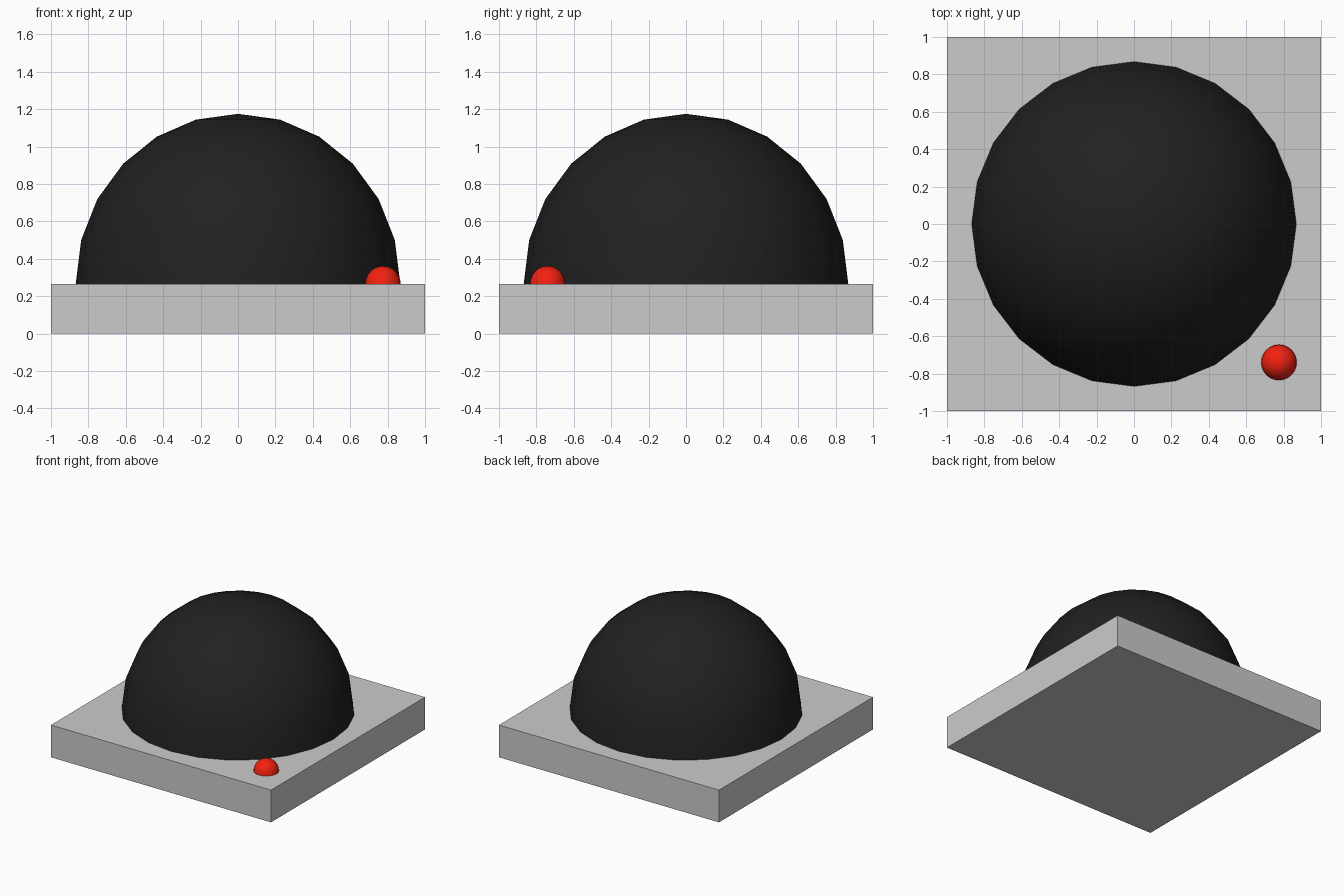
import bpy, bmesh
from mathutils import Matrix

if "Cube" in bpy.data.objects:
    bpy.data.objects.remove(bpy.data.objects["Cube"])

BASE_TOP = 0.265


def add_object(name, bm, color=None, smooth=False):
    mesh = bpy.data.meshes.new(name)
    for f in bm.faces:
        f.smooth = smooth
    bm.to_mesh(mesh)
    bm.free()
    obj = bpy.data.objects.new(name, mesh)
    bpy.context.collection.objects.link(obj)
    if color:
        mat = bpy.data.materials.new(name + "_color")
        mat.diffuse_color = (*color, 1)
        mat.use_nodes = True
        mat.node_tree.nodes["Principled BSDF"].inputs["Base Color"].default_value = mat.diffuse_color
        mesh.materials.append(mat)
    return obj


def half_dome(name, x, y, radius, height, color):
    # upper half of a 24 x 12 sphere, resting on the base
    bm = bmesh.new()
    bmesh.ops.create_uvsphere(bm, u_segments=24, v_segments=12, radius=1)
    lower = [v for v in bm.verts if v.co.z < -0.01]
    bmesh.ops.delete(bm, geom=lower, context='VERTS')
    bm.transform(Matrix.Translation((x, y, BASE_TOP))
                 @ Matrix.Diagonal((radius, radius, height, 1)))
    return add_object(name, bm, color, smooth=True)


# square base plate
bm = bmesh.new()
bmesh.ops.create_cube(bm, size=1)
bm.transform(Matrix.Translation((0, 0, BASE_TOP / 2))
             @ Matrix.Diagonal((2, 2, BASE_TOP, 1)))
add_object("base_plate", bm)

# large dark dome and small red indicator in the front right corner
half_dome("main_dome", 0, 0, 0.868, 0.91, (0.015, 0.015, 0.015))
half_dome("indicator_light", 0.775, -0.74, 0.095, 0.097, (0.9, 0.015, 0.005))
